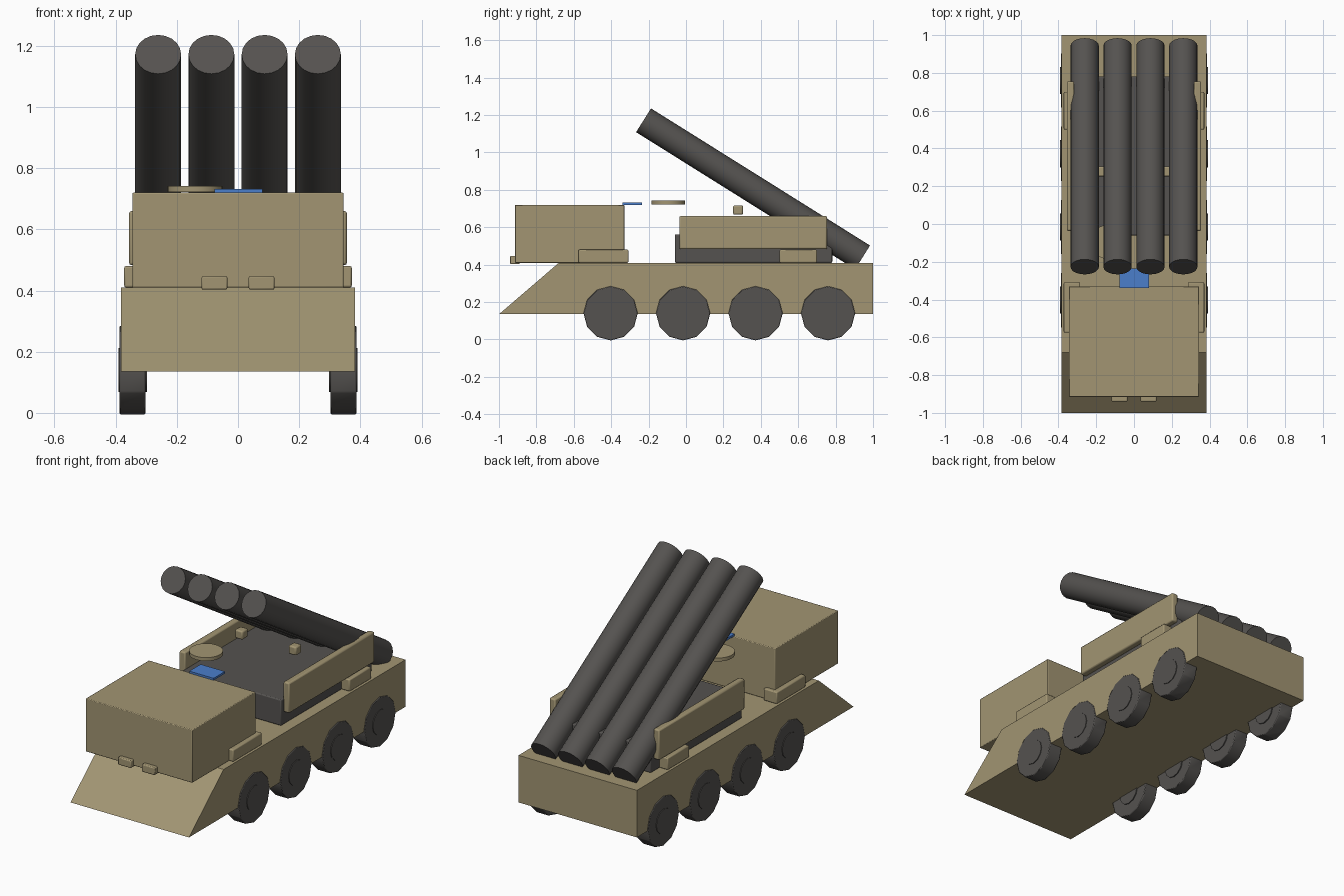
import bpy
import bmesh
from math import pi, cos
from mathutils import Vector

cube = bpy.data.objects.get("Cube")
if cube:
    bpy.data.objects.remove(cube, do_unlink=True)


def material(name, rgb):
    mat = bpy.data.materials.new(name)
    mat.use_nodes = True
    mat.diffuse_color = (*rgb, 1)
    bsdf = next(n for n in mat.node_tree.nodes if n.type == 'BSDF_PRINCIPLED')
    bsdf.inputs["Base Color"].default_value = (*rgb, 1)
    return mat


TAN = material("sand paint", (0.36, 0.30, 0.17))
DARK = material("dark grey", (0.09, 0.085, 0.08))
BLUE = material("blue glass", (0.07, 0.21, 0.60))


def finish(bm, name, mat, bevel=0):
    """Turn a bmesh into a shaded object, optionally with softened edges."""
    bmesh.ops.recalc_face_normals(bm, faces=bm.faces)
    mesh = bpy.data.meshes.new(name)
    bm.to_mesh(mesh)
    bm.free()
    mesh.materials.append(mat)
    obj = bpy.data.objects.new(name, mesh)
    bpy.context.collection.objects.link(obj)
    if bevel:
        mod = obj.modifiers.new("soft edges", 'BEVEL')
        mod.width = bevel
        mod.segments = 2
    bpy.ops.object.select_all(action='DESELECT')
    bpy.context.view_layer.objects.active = obj
    obj.select_set(True)
    bpy.ops.object.shade_smooth_by_angle(angle=pi / 5)
    return obj


def box(name, mat, xs, ys, zs, bevel=0):
    """Box spanning the given ranges."""
    bm = bmesh.new()
    bmesh.ops.create_cube(bm, size=1)
    for v in bm.verts:
        v.co = [lo + (hi - lo) * (c + 0.5) for c, (lo, hi) in zip(v.co, (xs, ys, zs))]
    return finish(bm, name, mat, bevel)


def rod(name, mat, start, end, radius, sides, bevel=0):
    """Cylinder between two points, with a flat facing up."""
    start, end = Vector(start), Vector(end)
    axis = end - start
    bm = bmesh.new()
    bmesh.ops.create_cone(bm, cap_ends=True, segments=sides, radius1=radius,
                          radius2=radius, depth=axis.length)
    turn = Vector((0, 0, 1)).rotation_difference(axis)
    bmesh.ops.rotate(bm, verts=bm.verts, matrix=turn.to_matrix())
    bmesh.ops.translate(bm, verts=bm.verts, vec=(start + end) / 2)
    return finish(bm, name, mat, bevel)


# Wedge-nosed hull, extruded across from its side profile
bm = bmesh.new()
profile = [(-1, 0.135), (1, 0.135), (1, 0.41), (-0.68, 0.41)]
face = bm.faces.new([bm.verts.new((-0.383, y, z)) for y, z in profile])
side = bmesh.ops.extrude_face_region(bm, geom=[face])
bmesh.ops.translate(bm, vec=(0.766, 0, 0),
                    verts=[g for g in side["geom"] if isinstance(g, bmesh.types.BMVert)])
finish(bm, "hull", TAN)

# Cab, hatch window and round hatch
box("cab", TAN, (-0.345, 0.345), (-0.915, -0.33), (0.41, 0.72), 0.004)
box("roof_window", BLUE, (-0.077, 0.08), (-0.34, -0.235), (0.72, 0.732))
rod("round_hatch", TAN, (-0.14, -0.095, 0.722), (-0.14, -0.095, 0.742), 0.09, 24)

# Launcher bed
box("launcher_bed", DARK, (-0.32, 0.32), (-0.06, 0.782), (0.41, 0.562), 0.006)


def sided(s, lo, hi):
    return sorted((s * lo, s * hi))


# Parts repeated on both sides
for s, label in ((1, "left"), (-1, "right")):
    box(f"{label}_headlight", TAN, sided(s, 0.035, 0.119), (-0.94, -0.89), (0.403, 0.447), 0.005)
    box(f"{label}_cab_step", TAN, sided(s, 0.285, 0.372), (-0.575, -0.308), (0.41, 0.48), 0.006)
    box(f"{label}_rear_locker", TAN, sided(s, 0.285, 0.372), (0.5, 0.7), (0.41, 0.48), 0.006)
    box(f"{label}_side_panel", TAN, sided(s, 0.317, 0.356), (-0.036, 0.755), (0.483, 0.66), 0.008)
    box(f"{label}_tube_bracket", TAN, sided(s, 0.148, 0.198), (0.252, 0.305), (0.667, 0.717), 0.008)
    for i in range(4):
        y = -0.403 + 0.3875 * i
        rod(f"{label}_wheel_{i + 1}", DARK, (s * 0.303, y, 0.14), (s * 0.387, y, 0.14),
            0.14 / cos(pi / 12), 12, 0.004)
        rod(f"{label}_hub_{i + 1}", DARK, (s * 0.297, y, 0.14), (s * 0.391, y, 0.14), 0.072, 12)

# Four raised launch tubes
for i in range(4):
    x = 0.174 * (i - 1.5)
    rod(f"launch_tube_{i + 1}", DARK, (x, 0.944, 0.439), (x, -0.227, 1.172), 0.075, 20)
